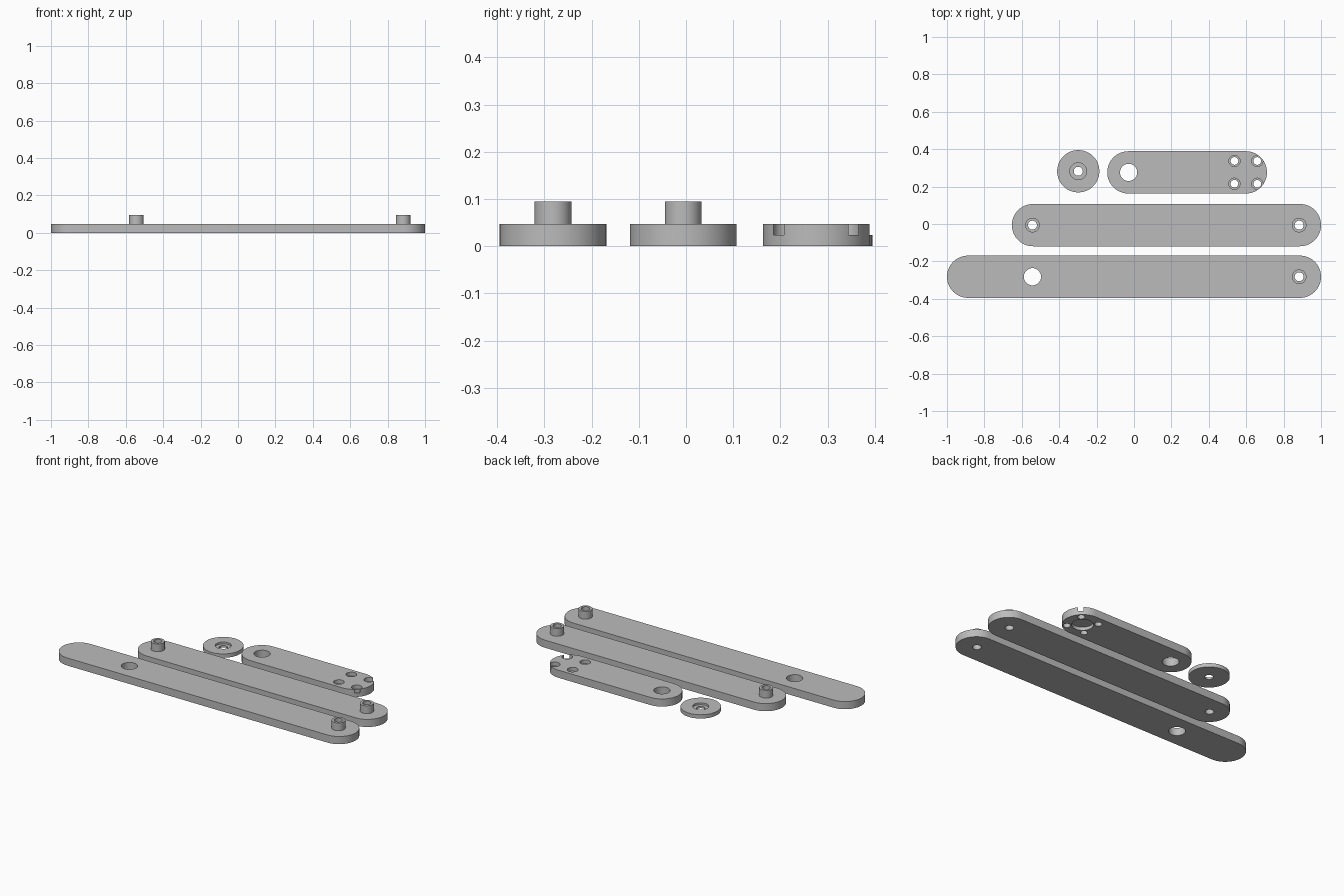
import bpy, bmesh
from math import pi, sin, cos, radians

cube = bpy.data.objects.get("Cube")
if cube:
    bpy.data.objects.remove(cube, do_unlink=True)

grey = bpy.data.materials.new("plain grey")
grey.use_nodes = True
grey.diffuse_color = (0.5, 0.5, 0.5, 1)
grey.node_tree.nodes["Principled BSDF"].inputs["Base Color"].default_value = (0.5, 0.5, 0.5, 1)

THICK, HALF, TOP = 0.047, 0.0235, 0.095   # plate, half plate, boss top
R = 0.113                                 # rounded end radius
BOSS, BORE, PIVOT = 0.039, 0.024, 0.046   # radii


def slab(name, x0, x1, y, r, z0, z1, n=32):
    """Solid with round ends centred on x0 and x1; a cylinder if they match."""
    pts = [(x1 + r * cos(a), y + r * sin(a))
           for a in (-pi / 2 + pi * i / n for i in range(n + 1))]
    pts += [(x0 - r * cos(a), y - r * sin(a))
            for a in (-pi / 2 + pi * i / n for i in range(n + 1))]
    bm = bmesh.new()
    face = bm.faces.new([bm.verts.new((px, py, z0)) for px, py in pts])
    new = bmesh.ops.extrude_face_region(bm, geom=[face])["geom"]
    bmesh.ops.translate(bm, vec=(0, 0, z1 - z0),
                        verts=[v for v in new if isinstance(v, bmesh.types.BMVert)])
    bmesh.ops.remove_doubles(bm, verts=bm.verts, dist=1e-5)
    bmesh.ops.recalc_face_normals(bm, faces=bm.faces)
    mesh = bpy.data.meshes.new(name)
    bm.to_mesh(mesh)
    bm.free()
    mesh.materials.append(grey)
    obj = bpy.data.objects.new(name, mesh)
    bpy.context.collection.objects.link(obj)
    return obj


def combine(obj, x, y, r, z0, z1, operation="DIFFERENCE"):
    """Add or cut a vertical cylinder."""
    tool = slab("tool", x, x, y, r, z0, z1, 20)
    mod = obj.modifiers.new("combine", "BOOLEAN")
    mod.operation, mod.solver, mod.object = operation, "EXACT", tool
    bpy.context.view_layer.objects.active = obj
    bpy.ops.object.modifier_apply(modifier=mod.name)
    bpy.data.objects.remove(tool, do_unlink=True)


def hollow_boss(obj, x, y):
    combine(obj, x, y, BOSS, HALF, TOP, "UNION")
    combine(obj, x, y, BORE, -0.1, 0.2)


def finish(obj):
    bpy.ops.object.select_all(action="DESELECT")
    obj.select_set(True)
    bpy.context.view_layer.objects.active = obj
    bpy.ops.object.shade_smooth_by_angle(angle=radians(30))


# Long arm: pivot hole and one boss
long_arm = slab("long_arm", -1 + R, 1 - R, -0.282, R, 0, THICK)
combine(long_arm, -0.543, -0.282, PIVOT, -0.1, 0.2)
hollow_boss(long_arm, 0.883, -0.282)

# Middle arm: a boss at each end
middle_arm = slab("middle_arm", -0.653 + R, 1 - R, -0.006, R, 0, THICK)
for x in (-0.543, 0.883):
    hollow_boss(middle_arm, x, -0.006)

# Short arm: pivot hole, blind pocket beneath, four counterbored screw holes
short_arm = slab("short_arm", -0.143 + R, 0.711 - R, 0.276, R, 0, THICK)
combine(short_arm, -0.029, 0.276, PIVOT, -0.1, 0.2)
combine(short_arm, 0.598, 0.276, 0.06, -0.1, HALF - 0.003)
for sx in (-1, 1):
    for sy in (-1, 1):
        x, y = 0.598 + sx * 0.061, 0.276 + sy * 0.061
        combine(short_arm, x, y, 0.03, HALF, 0.2)
        combine(short_arm, x, y, 0.0205, -0.1, 0.2)

# Washer: thin disc with a counterbored hole
washer = slab("washer", -0.298, -0.298, 0.282, R, 0, HALF)
combine(washer, -0.298, 0.282, 0.045, HALF / 2, 0.2)
combine(washer, -0.298, 0.282, BORE, -0.1, 0.2)

for part in (long_arm, middle_arm, short_arm, washer):
    finish(part)
